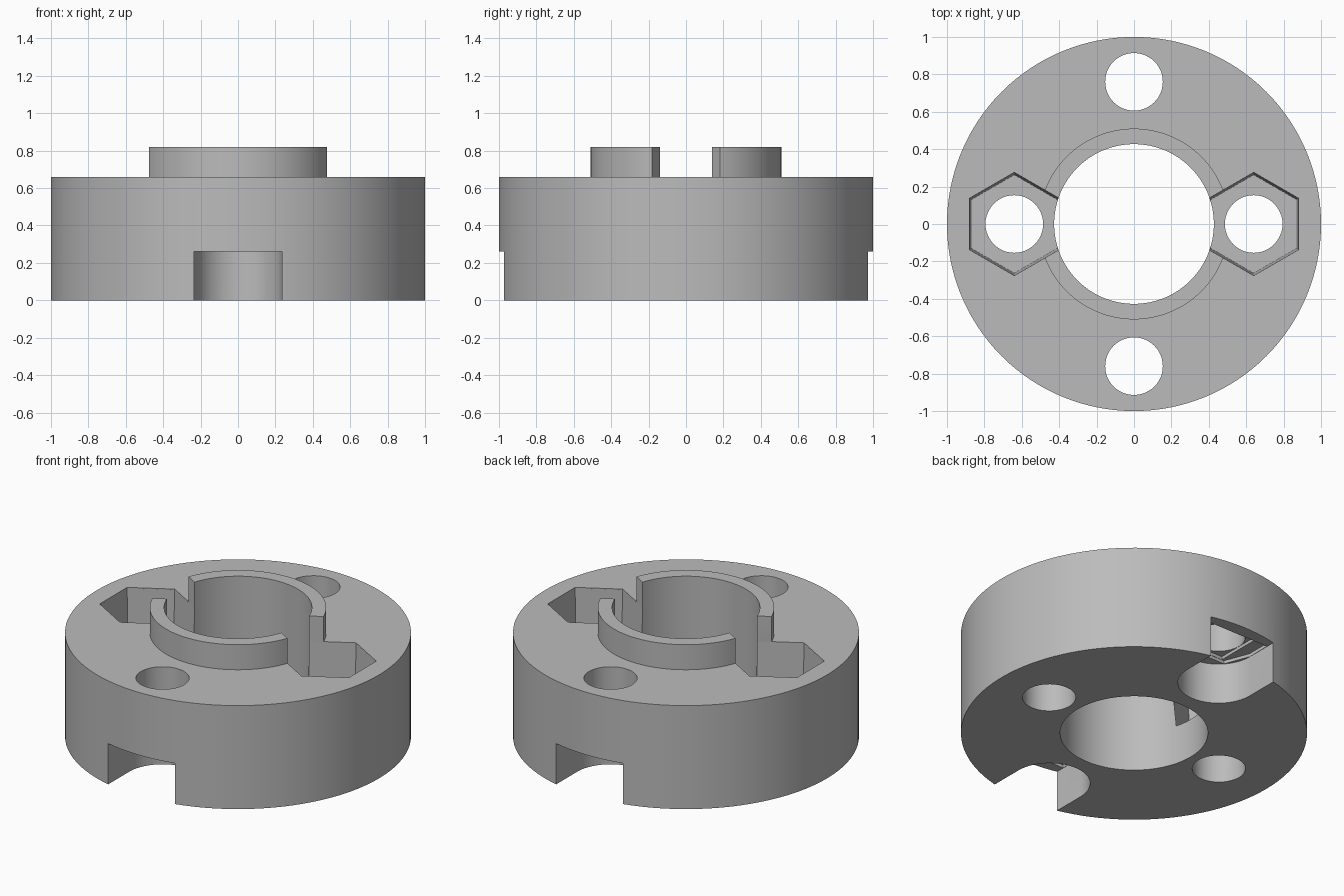
import bpy
import bmesh
from math import sin, cos, pi, radians

cube = bpy.data.objects.get("Cube")
if cube:
    bpy.data.objects.remove(cube, do_unlink=True)

SEGMENTS = 128
HOLE_RADIUS = 0.154
BOLT_OFFSET = 0.76
NUT_OFFSET = 0.64
SLOT_RADIUS = 0.235

grey = bpy.data.materials.new("plain_grey")
grey.use_nodes = True
colour = (0.5, 0.5, 0.5, 1)
grey.diffuse_color = colour
grey.node_tree.nodes["Principled BSDF"].inputs["Base Color"].default_value = colour


def add_object(name, bm):
    bmesh.ops.recalc_face_normals(bm, faces=bm.faces)
    mesh = bpy.data.meshes.new(name)
    bm.to_mesh(mesh)
    bm.free()
    mesh.materials.append(grey)
    obj = bpy.data.objects.new(name, mesh)
    bpy.context.collection.objects.link(obj)
    return obj


def loft(name, bottom, top, z0, z1):
    """Closed solid between two outlines with the same point count."""
    bm = bmesh.new()
    low = [bm.verts.new((x, y, z0)) for x, y in bottom]
    high = [bm.verts.new((x, y, z1)) for x, y in top]
    bm.faces.new(low)
    bm.faces.new(high)
    for i in range(len(low)):
        j = (i + 1) % len(low)
        bm.faces.new((low[i], low[j], high[j], high[i]))
    return add_object(name, bm)


def ring(cx, cy, radius, count, start=0.0):
    return [(cx + radius * cos(start + 2 * pi * i / count),
             cy + radius * sin(start + 2 * pi * i / count)) for i in range(count)]


def lathe(name, profile):
    """Spin a closed radius/height profile around the z axis."""
    bm = bmesh.new()
    loops = [[bm.verts.new((r * cos(2 * pi * i / SEGMENTS), r * sin(2 * pi * i / SEGMENTS), z))
              for r, z in profile] for i in range(SEGMENTS)]
    for i in range(SEGMENTS):
        a, b = loops[i], loops[(i + 1) % SEGMENTS]
        for j in range(len(profile)):
            k = (j + 1) % len(profile)
            bm.faces.new((a[j], b[j], b[k], a[k]))
    return add_object(name, bm)


def cut(target, cutter):
    cutter.hide_render = True
    mod = target.modifiers.new("cut", "BOOLEAN")
    mod.operation = "DIFFERENCE"
    mod.solver = "EXACT"
    mod.object = cutter
    bpy.context.view_layer.objects.active = target
    bpy.ops.object.modifier_apply(modifier=mod.name)
    bpy.data.objects.remove(cutter, do_unlink=True)


# Flanged collar with a raised lip around the bore
collar = lathe("collar", [(0.427, 0), (1, 0), (1, 0.66), (0.51, 0.66), (0.51, 0.82), (0.427, 0.82)])

for side in (-1, 1):
    # Tapered nut pocket that also opens the lip
    x = side * NUT_OFFSET
    mouth = ring(x, 0, 0.276, 6, pi / 6)
    cut(collar, loft("nut_pocket", ring(x, 0, 0.263, 6, pi / 6), mouth, 0.25, 0.66))
    cut(collar, loft("lip_gap", mouth, mouth, 0.655, 1))
    hole = ring(x, 0, HOLE_RADIUS, 48)
    cut(collar, loft("nut_hole", hole, hole, -0.1, 1))

    # Open-ended bolt head slot in the underside
    y = BOLT_OFFSET
    arc = [(SLOT_RADIUS * cos(pi + pi * i / 32), y + SLOT_RADIUS * sin(pi + pi * i / 32))
           for i in range(33)]
    slot = [(px, side * py) for px, py in arc + [(SLOT_RADIUS, 1.2), (-SLOT_RADIUS, 1.2)]]
    cut(collar, loft("bolt_slot", slot, slot, -0.1, 0.26))

    # Shallow stepped ceiling: cross strip, then square, then round hole
    half = 0.157
    wide = SLOT_RADIUS - 0.002
    chord = (wide ** 2 - half ** 2) ** 0.5
    strip = [(-chord, y - half), (chord, y - half), (wide, y),
             (wide, y + half), (-wide, y + half), (-wide, y)]
    strip = [(px, side * py) for px, py in strip]
    cut(collar, loft("strip_step", strip, strip, 0.2, 0.28))
    square = ring(0, side * y, 0.155 * 2 ** 0.5, 4, pi / 4)
    cut(collar, loft("square_step", square, square, 0.2, 0.3))
    hole = ring(0, side * y, HOLE_RADIUS, 48)
    cut(collar, loft("bolt_hole", hole, hole, -0.1, 1))

# Smooth round walls, crisp edges
bpy.ops.object.select_all(action="DESELECT")
collar.select_set(True)
bpy.context.view_layer.objects.active = collar
bpy.ops.object.shade_smooth_by_angle(angle=radians(30))
